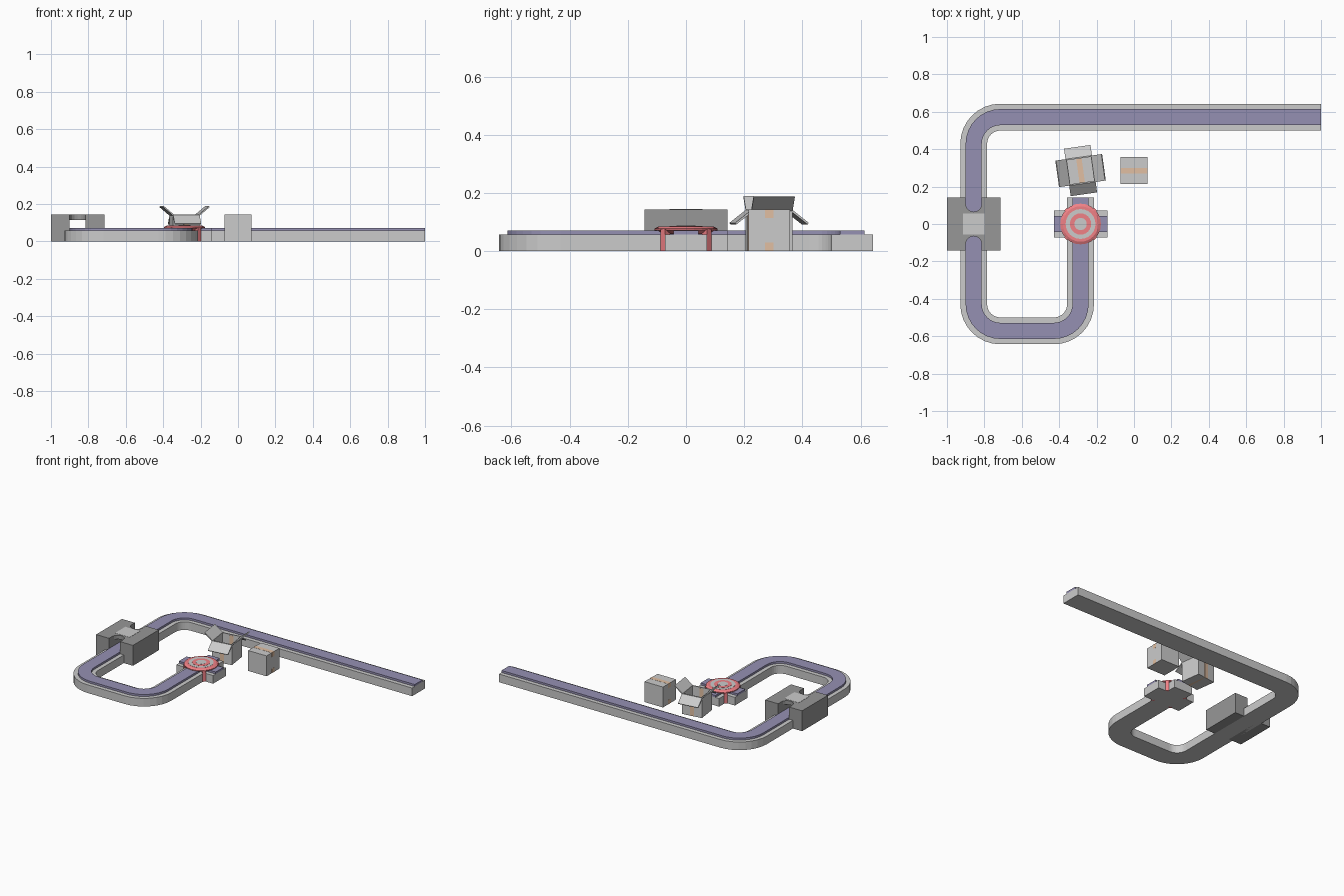
import bpy, bmesh
from math import sin, cos, pi, radians
from mathutils import Vector, Matrix

if "Cube" in bpy.data.objects:
    bpy.data.objects.remove(bpy.data.objects["Cube"])


def material(name, r, g, b):
    m = bpy.data.materials.new(name)
    m.diffuse_color = (r, g, b, 1)
    m.use_nodes = True
    m.node_tree.nodes["Principled BSDF"].inputs["Base Color"].default_value = m.diffuse_color
    return m


BELT = material("belt_violet", 0.30, 0.28, 0.45)
DARK = material("dark_grey", 0.31, 0.31, 0.31)
RED = material("red", 0.88, 0.22, 0.24)
TAPE = material("tape_brown", 0.75, 0.52, 0.36)


def finish(name, bm, mat=None, matrix=None):
    bmesh.ops.recalc_face_normals(bm, faces=bm.faces)
    me = bpy.data.meshes.new(name)
    bm.to_mesh(me)
    bm.free()
    ob = bpy.data.objects.new(name, me)
    bpy.context.collection.objects.link(ob)
    if mat:
        me.materials.append(mat)
    if matrix:
        ob.matrix_world = matrix
    return ob


def box(name, x0, x1, y0, y1, z0, z1, mat=None, matrix=None):
    bm = bmesh.new()
    bmesh.ops.create_cube(bm, size=1)
    for v in bm.verts:
        v.co = ((x0 + x1) / 2 + v.co.x * (x1 - x0),
                (y0 + y1) / 2 + v.co.y * (y1 - y0),
                (z0 + z1) / 2 + v.co.z * (z1 - z0))
    return finish(name, bm, mat, matrix)


def plate(name, pts, z0, z1, mat=None, matrix=None):
    bm = bmesh.new()
    f = bm.faces.new([bm.verts.new((x, y, z0)) for x, y in pts])
    r = bmesh.ops.extrude_face_region(bm, geom=[f])
    for v in r["geom"]:
        if isinstance(v, bmesh.types.BMVert):
            v.co.z = z1
    if f.is_valid is False or len(bm.faces) == len(pts) + 1:
        bm.faces.new([v for v in bm.verts if v.co.z == z0][:len(pts)])
    return finish(name, bm, mat, matrix)


def arc(cx, cy, r, a0, a1, n=8):
    return [(cx + r * cos(radians(a0 + (a1 - a0) * i / n)),
             cy + r * sin(radians(a0 + (a1 - a0) * i / n))) for i in range(n + 1)]


def sweep(name, path, half, z0, z1, mat=None):
    bm = bmesh.new()
    P = [Vector(p) for p in path]
    rings = []
    for i, p in enumerate(P):
        a = (p - P[i - 1]).normalized() if i else (P[1] - p).normalized()
        b = (P[i + 1] - p).normalized() if i < len(P) - 1 else a
        t = (a + b).normalized()
        n = Vector((-t.y, t.x)) * (half / t.dot(a))
        rings.append([bm.verts.new((*(p + n * s), z))
                      for s, z in ((-1, z0), (1, z0), (1, z1), (-1, z1))])
    for a, b in zip(rings, rings[1:]):
        for k in range(4):
            bm.faces.new((a[k], a[k - 1], b[k - 1], b[k]))
    bm.faces.new(rings[0])
    bm.faces.new(rings[-1])
    return finish(name, bm, mat)


# Conveyor: base and raised belt along one path
U = 1 / 7
XL, XR, YB, YT = -6 * U, -2 * U, -4 * U, 4 * U
path = ([(1, YT)] + arc(XL + U, YT - U, U, 90, 180)
        + arc(XL + U, YB + U, U, 180, 270)
        + arc(XR - U, YB + U, U, -90, 0))
BASE_H, BELT_H, BW, SW = 0.057, 0.071, 0.5 * U, 0.3 * U
sweep("conveyor_base", path + [(XR, U)], BW, 0, BASE_H)
sweep("conveyor_belt", path + [(XR, U)], SW, BASE_H, BELT_H, BELT)

# Junction side arms
for side, s in (("left", -1), ("right", 1)):
    for part, w, inner, z0, z1, m in (("base", BW, BW, 0, BASE_H, None),
                                      ("belt", SW, SW, BASE_H, BELT_H, BELT)):
        x0, x1 = sorted((XR + s * inner, XR + s * U))
        box(f"junction_{part}_{side}", x0, x1, -w, w, z0, z1, m)

# Turntable: stacked profile of red and grey rings, four corner legs


def lathe(name, prof, mat, n=24):
    bm = bmesh.new()
    rings = [[bm.verts.new((r * cos(2 * pi * i / n), r * sin(2 * pi * i / n), z))
              for i in range(n)] for r, z in prof]
    for a, b in zip(rings, rings[1:]):
        for i in range(n):
            bm.faces.new((a[i - 1], a[i], b[i], b[i - 1]))
    bm.faces.new(rings[0])
    bm.faces.new(rings[-1])
    return finish(name, bm, mat, Matrix.Translation((XR, 0, 0)))


lathe("turntable_disc", [(0.085, 0.058), (0.109, 0.072), (0.109, 0.077), (0.095, 0.084)], RED)
lathe("turntable_ring_outer", [(0.08, 0.083), (0.08, 0.085)], None)
lathe("turntable_ring_inner", [(0.057, 0.084), (0.057, 0.086)], RED)
lathe("turntable_centre", [(0.033, 0.085), (0.033, 0.087)], None)
for i in range(4):
    a = pi / 4 + i * pi / 2
    box(f"turntable_leg_{i + 1}", 0.09, 0.112, -0.011, 0.011, 0, 0.075, RED,
        Matrix.Translation((XR, 0, 0)) @ Matrix.Rotation(a, 4, 'Z'))

# Scanner tunnel: two side blocks and a roof with rounded notches
at = Matrix.Translation((XL, 0, 0))
ROOF = 0.115
box("scanner_side_left", -U, -SW, -U, U, 0, ROOF, DARK, at)
box("scanner_side_right", SW, U, -U, U, 0, ROOF, DARK, at)
outline = ([(-U, -U), (-SW, -U)] + arc(0, -0.108, SW, 180, 0)
           + [(SW, -U), (U, -U), (U, U), (SW, U)]
           + arc(0, 0.108, SW, 0, -180) + [(-SW, U), (-U, U)])
plate("scanner_roof", outline, ROOF, U, DARK, at)
box("scanner_panel", -0.057, 0.057, -0.057, 0.057, U - 0.002, U + 0.001, None, at)

# Closed carton with tape over the top and down two sides
H, T = U / 2, 0.0008
at = Matrix.Translation((0, 2 * U, 0))
box("closed_carton", -H, H, -H, H, 0, U, None, at)
for end, z0, z1 in (("top", U - 0.03, U + T), ("bottom", -0.0003, 0.03)):
    box(f"closed_carton_tape_{end}", -H - T, H + T, -0.0145, 0.0145, max(z0, 0), z1, TAPE, at)

# Open carton: floor, walls, tape and four flaps, slightly turned
W = 0.007
at = Matrix.Translation((XR, 2 * U, 0)) @ Matrix.Rotation(radians(8), 4, 'Z')
box("open_carton_floor", -H, H, -H, H, 0, W, None, at)
for i in range(4):
    m = at @ Matrix.Rotation(i * pi / 2, 4, 'Z')
    box(f"open_carton_wall_{i + 1}", H - W, H, -H, H - W, W, U, None, m)
    tilt = radians(-40 if i % 2 == 0 else 38)
    hinge = m @ Matrix.Translation((H - W / 2, 0, U - W / 2)) @ Matrix.Rotation(tilt, 4, 'Y')
    box(f"open_carton_flap_{i + 1}", 0, H + 0.002, -H, H, -W / 2, W / 2, None, hinge)
    if i % 2:
        box(f"open_carton_tape_{i + 1}", H - W - T, H + T, -0.0145, 0.0145, 0,
            U - W, TAPE, m)
box("open_carton_tape_floor", -0.0145, 0.0145, -H, H, 0, W + T, TAPE, at)
